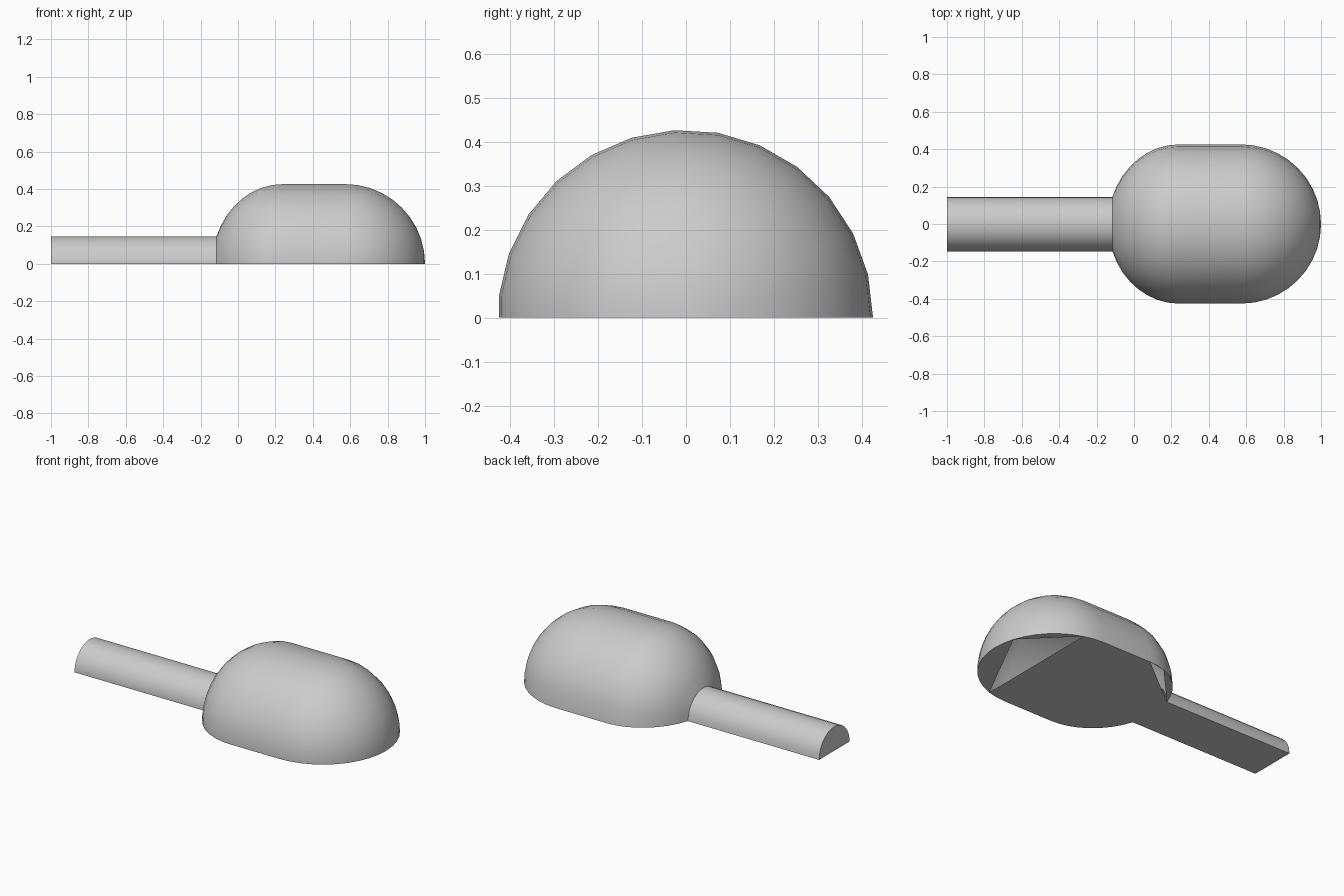
import bpy, bmesh
from math import sin, cos, pi, radians, asin

cube = bpy.data.objects.get("Cube")
if cube:
    bpy.data.objects.remove(cube)

SIDES = 27            # sides of the full turned body
Y_SHIFT = -0.0015
BODY_R = 0.427
HANDLE_R = 0.147
NECK_X = -0.115

grey = bpy.data.materials.new("plain grey")
grey.use_nodes = True
colour = (0.6, 0.6, 0.6, 1)
grey.diffuse_color = colour
grey.node_tree.nodes["Principled BSDF"].inputs["Base Color"].default_value = colour


def half_turned(bm, profile):
    """Sweep (x, radius) points half way round the x axis; return rows of verts."""
    step = 2 * pi / SIDES
    rows = []
    for x, r in profile:
        ring = [(r * cos(j * step), r * sin(j * step)) for j in range(SIDES // 2 + 1)]
        ring.append((-r * cos(step / 2), 0))      # flat cut at the ground
        rows.append([bm.verts.new((x, y + Y_SHIFT, z)) for y, z in ring])
    for a, b in zip(rows, rows[1:]):
        for j in range(len(a) - 1):
            bm.faces.new((a[j], a[j + 1], b[j + 1], b[j]))
    return rows


def finish(bm, name):
    bmesh.ops.remove_doubles(bm, verts=bm.verts, dist=1e-5)
    mesh = bpy.data.meshes.new(name)
    bm.to_mesh(mesh)
    bm.free()
    mesh.materials.append(grey)
    obj = bpy.data.objects.new(name, mesh)
    bpy.context.collection.objects.link(obj)
    bpy.ops.object.select_all(action='DESELECT')
    obj.select_set(True)
    bpy.context.view_layer.objects.active = obj
    bpy.ops.object.shade_smooth_by_angle(angle=radians(35))


# Handle: half cylinder with a closed end and flat underside
bm = bmesh.new()
rows = half_turned(bm, [(-1, HANDLE_R), (NECK_X, HANDLE_R)])
bm.faces.new(rows[0][::-1])
bm.faces.new((rows[0][0], rows[1][0], rows[1][-1], rows[0][-1]))
finish(bm, "handle")

# Body: tight rounded shoulder, straight middle, round nose
start = asin(HANDLE_R / BODY_R)
shoulder_x = 0.24
shoulder_len = (shoulder_x - NECK_X) / cos(start)
profile = []
for k in range(9):
    a = start + (pi / 2 - start) * k / 8
    profile.append((shoulder_x - shoulder_len * cos(a), BODY_R * sin(a)))
for k in range(11):
    a = pi / 2 * k / 10
    profile.append((1 - BODY_R + BODY_R * sin(a), BODY_R * cos(a) if k < 10 else 0))

bm = bmesh.new()
rows = half_turned(bm, profile)
back = [row[0] for row in rows]
front = [row[-1] for row in rows]

# Underside: main plate, nose plate and rim slivers, leaving two open triangles
bm.faces.new([back[0]] + back[8:12] + front[11::-1])
bm.faces.new(back[17:20] + front[18:10:-1])
bm.faces.new(back[11:18])
bm.faces.new(back[0:7])
bm.faces.new(back[6:9])
finish(bm, "body")
